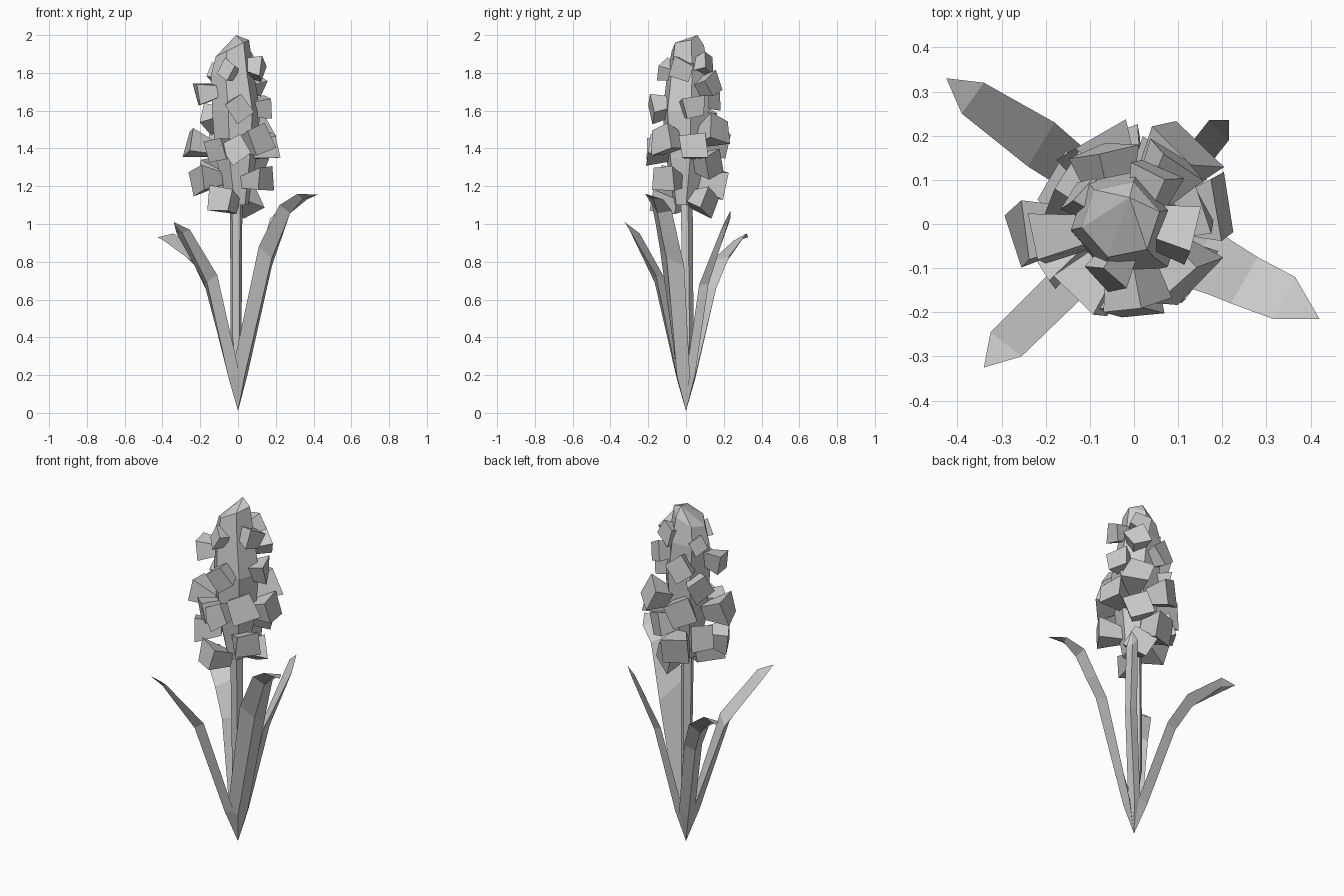
import bpy, bmesh, random
from math import radians, sin, cos, pi
from mathutils import Vector, Matrix

old = bpy.data.objects.get("Cube")
if old:
    bpy.data.objects.remove(old)
random.seed(11)

grey = bpy.data.materials.new("plain grey")
grey.use_nodes = True
grey.diffuse_color = (0.6, 0.6, 0.6, 1)
grey.node_tree.nodes["Principled BSDF"].inputs["Base Color"].default_value = (0.6, 0.6, 0.6, 1)


def finish(name, bm):
    bmesh.ops.recalc_face_normals(bm, faces=bm.faces)
    mesh = bpy.data.meshes.new(name)
    bm.to_mesh(mesh)
    bm.free()
    mesh.materials.append(grey)
    bpy.context.collection.objects.link(bpy.data.objects.new(name, mesh))


def loft(bm, rings, start, end):
    """Skin closed vertex rings with quads and fan each end to a point."""
    for a, b in zip(rings, rings[1:]):
        for i in range(len(a)):
            j = (i + 1) % len(a)
            bm.faces.new((a[i], a[j], b[j], b[i]))
    for point, ring in ((start, rings[0]), (end, rings[-1])):
        tip = bm.verts.new(point)
        for i in range(len(ring)):
            bm.faces.new((tip, ring[i], ring[(i + 1) % len(ring)]))


def column(name, stations, sides, turn, start, end):
    """Faceted column from (x, y, z, radius, slope along x) stations."""
    bm = bmesh.new()
    angles = [turn + 2 * pi * i / sides for i in range(sides)]
    rings = [[bm.verts.new((x + r * cos(a), y + r * sin(a), z + slope * cos(a)))
              for a in angles] for x, y, z, r, slope in stations]
    loft(bm, rings, start, end)
    finish(name, bm)


# Stem and the faceted core of the flower spike, with a slanted cap
column("stem", [(-0.01, 0.01, 0.4, 0.03, 0), (-0.01, 0, 1.15, 0.035, 0)], 5, 0.3,
       (0, 0, 0.1), (-0.01, 0, 1.16))
column("flower_core", [(0, -0.01, 1.1, 0.055, 0), (-0.01, 0, 1.35, 0.11, 0),
                       (-0.01, 0, 1.6, 0.13, 0), (-0.03, 0.01, 1.8, 0.115, 0.01),
                       (-0.03, 0.01, 1.93, 0.09, 0.045)], 6, 0.2,
       (0, -0.01, 1.1), (-0.01, 0.06, 2.0))


# Leaves: flat on top with a deep keel beneath, from paired edge points to a tip
def leaf(name, edges, tip, keel):
    bm = bmesh.new()
    root, tip = Vector((0, 0, 0.01)), Vector(tip)
    outward = Vector((tip.x, tip.y, -0.3))
    edges = [(Vector(a), Vector(b)) for a, b in edges]
    mids = [root] + [(a + b) / 2 for a, b in edges] + [tip]
    rows = []
    for i, (a, b) in enumerate(edges):
        down = (b - a).cross(mids[i + 2] - mids[i]).normalized()
        if down.dot(outward) < 0:
            down.negate()
        depth = keel if i < len(edges) - 1 else keel * 0.3
        rows.append([bm.verts.new(p) for p in (a, mids[i + 1] + down * depth, b)])
    loft(bm, rows, root, tip)
    finish(name, bm)


leaf("front_left_leaf",
     [((-0.035, -0.045, 0.2), (0.05, 0.02, 0.2)),
      ((0.11, -0.14, 0.88), (0.18, -0.01, 0.78)),
      ((0.17, -0.16, 1.0), (0.225, -0.04, 0.91)),
      ((0.22, -0.18, 1.1), (0.28, -0.075, 1.07)),
      ((0.315, -0.215, 1.16), (0.365, -0.12, 1.13))], (0.42, -0.215, 1.155), 0.045)
leaf("back_right_leaf",
     [((-0.05, -0.01, 0.2), (0.01, 0.05, 0.2)),
      ((-0.16, 0.08, 0.65), (-0.10, 0.16, 0.66)),
      ((-0.24, 0.13, 0.8), (-0.18, 0.23, 0.83)),
      ((-0.39, 0.25, 0.91), (-0.34, 0.32, 0.95))], (-0.425, 0.33, 0.93), 0.045)
leaf("front_right_leaf",
     [((-0.05, 0.01, 0.2), (0.01, -0.05, 0.2)),
      ((-0.18, -0.10, 0.69), (-0.11, -0.16, 0.73)),
      ((-0.325, -0.245, 0.95), (-0.255, -0.3, 0.97))], (-0.34, -0.325, 1.01), 0.045)
leaf("back_left_leaf",
     [((-0.01, 0.04, 0.2), (0.04, 0.0, 0.2)),
      ((0.08, 0.12, 0.7), (0.12, 0.07, 0.68)),
      ((0.17, 0.235, 1.03), (0.215, 0.19, 0.98))], (0.215, 0.235, 1.07), 0.035)


# Florets: uneven flared blocks growing from the core
def floret(index, angle, height, reach, width):
    bm = bmesh.new()
    bmesh.ops.create_cube(bm, size=1)
    for v in bm.verts:
        flare = 1.0 if v.co.x > 0 else 0.55
        v.co = Vector((v.co.x * 0.14 - 0.06, v.co.y * width * flare, v.co.z * width * flare))
        v.co += Vector([random.uniform(-0.01, 0.01) for _ in range(3)])
    a = radians(angle)
    spin = Matrix.Rotation(random.uniform(-0.6, 0.6), 4, 'X')
    tilt = Matrix.Rotation(random.uniform(-0.35, 0.2), 4, 'Y')
    aim = Matrix.Rotation(a + random.uniform(-0.15, 0.15), 4, 'Z')
    place = Matrix.Translation((reach * cos(a) - 0.01, reach * sin(a), height))
    bm.transform(place @ aim @ tilt @ spin)
    finish("floret_%02d" % index, bm)


# Each floret as (angle, height, reach, width)
florets = [
    (-115, 1.82, 0.13, 0.09), (-10, 1.82, 0.13, 0.10), (65, 1.85, 0.13, 0.10),
    (150, 1.80, 0.13, 0.08), (190, 1.69, 0.20, 0.11), (14, 1.62, 0.16, 0.12),
    (-85, 1.61, 0.17, 0.12), (55, 1.74, 0.17, 0.11), (110, 1.68, 0.17, 0.12),
    (55, 1.50, 0.21, 0.14), (185, 1.43, 0.24, 0.13), (-45, 1.45, 0.18, 0.14),
    (10, 1.41, 0.20, 0.13), (-125, 1.39, 0.19, 0.13), (115, 1.44, 0.20, 0.14),
    (150, 1.56, 0.17, 0.12), (-38, 1.24, 0.19, 0.13), (55, 1.31, 0.17, 0.13),
    (200, 1.23, 0.21, 0.13), (-122, 1.13, 0.17, 0.13), (60, 1.11, 0.14, 0.12),
    (105, 1.21, 0.18, 0.14), (150, 1.28, 0.18, 0.13), (-90, 1.39, 0.19, 0.12),
]
for i, spec in enumerate(florets):
    floret(i + 1, *spec)
